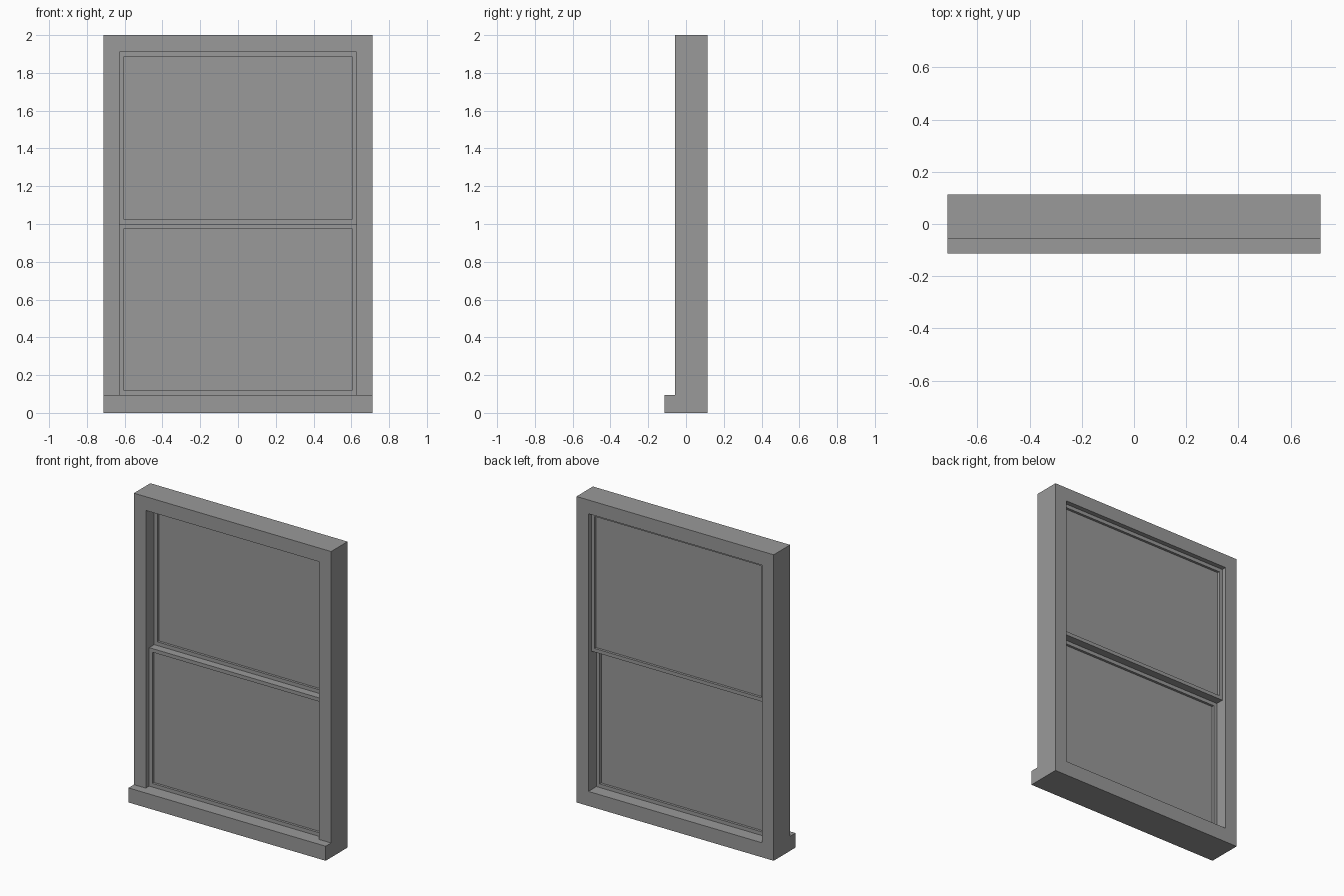
import bpy
import bmesh

old = bpy.data.objects.get("Cube")
if old:
    bpy.data.objects.remove(old, do_unlink=True)

grey = bpy.data.materials.new("window_grey")
grey.use_nodes = True
colour = (0.32, 0.32, 0.32, 1)
grey.diffuse_color = colour
grey.node_tree.nodes["Principled BSDF"].inputs["Base Color"].default_value = colour


def finish(name, bm):
    bmesh.ops.recalc_face_normals(bm, faces=bm.faces)
    mesh = bpy.data.meshes.new(name)
    bm.to_mesh(mesh)
    bm.free()
    mesh.materials.append(grey)
    obj = bpy.data.objects.new(name, mesh)
    bpy.context.collection.objects.link(obj)
    return obj


def prism(name, profile, half_width):
    """Extrude a (y, z) profile across the width."""
    bm = bmesh.new()
    face = bm.faces.new([bm.verts.new((-half_width, y, z)) for y, z in profile])
    grown = bmesh.ops.extrude_face_region(bm, geom=[face])["geom"]
    verts = [v for v in grown if isinstance(v, bmesh.types.BMVert)]
    bmesh.ops.translate(bm, verts=verts, vec=(2 * half_width, 0, 0))
    return finish(name, bm)


def block(name, half_width, y0, y1, z0, z1):
    return prism(name, [(y0, z0), (y1, z0), (y1, z1), (y0, z1)], half_width)


def ring(name, outer, inner, y0, y1):
    """Rectangular border; outer and inner are (half_width, bottom, top)."""
    bm = bmesh.new()
    loops = []
    for w, z0, z1 in (outer, inner):
        for y in (y0, y1):
            corners = ((-w, z0), (w, z0), (w, z1), (-w, z1))
            loops.append([bm.verts.new((x, y, z)) for x, z in corners])
    outer_front, outer_back, inner_front, inner_back = loops
    for a, b in ((outer_front, inner_front), (inner_front, inner_back),
                 (inner_back, outer_back), (outer_back, outer_front)):
        for i in range(4):
            j = (i + 1) % 4
            bm.faces.new((a[i], a[j], b[j], b[i]))
    return finish(name, bm)


W, FRONT, BACK = 0.713, -0.057, 0.113
OPEN_W, OPEN_BOTTOM, OPEN_TOP = 0.627, 0.095, 1.91
MID = 1.0

# Outer frame and projecting sill
ring("window_frame", (W, 0, 2), (OPEN_W, OPEN_BOTTOM, OPEN_TOP), FRONT, BACK)
block("sill", W, -0.113, FRONT, 0, OPEN_BOTTOM)

# Two sliding sashes, lower one in front of the upper one
RAIL, RECESS = 0.024, 0.016
for name, y0, y1, z0, z1 in (("lower", -0.022, 0.03, OPEN_BOTTOM, MID),
                             ("upper", 0.03, 0.082, MID, OPEN_TOP)):
    inner = (OPEN_W - RAIL, z0 + RAIL, z1 - RAIL)
    ring(name + "_sash", (OPEN_W, z0, z1), inner, y0, y1)
    block(name + "_pane", inner[0], y0 + RECESS, y1 - RECESS, inner[1], inner[2])
